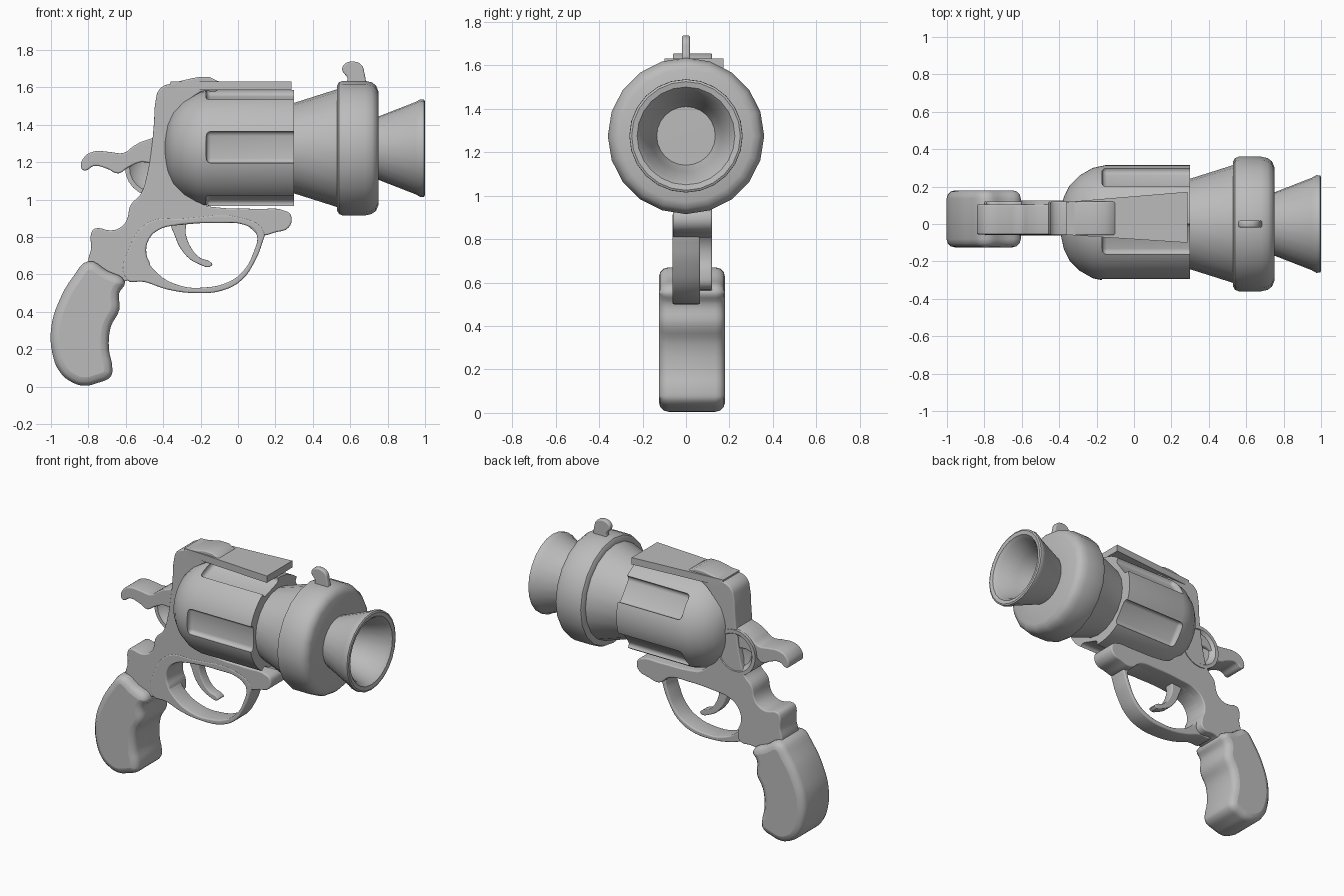
import bpy, bmesh, math
from mathutils import Matrix, Vector

if "Cube" in bpy.data.objects:
    bpy.data.objects.remove(bpy.data.objects["Cube"])

grey = bpy.data.materials.new("plain grey")
grey.use_nodes = True
tone = (0.5, 0.5, 0.5, 1)
grey.diffuse_color = tone
grey.node_tree.nodes["Principled BSDF"].inputs["Base Color"].default_value = tone

AXIS_Z = 1.275


def add(name, mesh, angle=35):
    obj = bpy.data.objects.new(name, mesh)
    bpy.context.scene.collection.objects.link(obj)
    mesh.materials.clear()
    mesh.materials.append(grey)
    bpy.ops.object.select_all(action="DESELECT")
    obj.select_set(True)
    bpy.context.view_layer.objects.active = obj
    bpy.ops.object.shade_smooth_by_angle(angle=math.radians(angle))
    return obj


def evaluated(obj):
    bpy.context.view_layer.update()
    deps = bpy.context.evaluated_depsgraph_get()
    return bpy.data.meshes.new_from_object(obj.evaluated_get(deps))


def plate(name, outlines, y0, y1, bevel):
    """Smooth side profile in x and z, filled between y0 and y1 with round edges."""
    curve = bpy.data.curves.new(name, "CURVE")
    curve.dimensions, curve.fill_mode = "2D", "BOTH"
    curve.extrude = (y1 - y0) / 2 - bevel
    curve.bevel_depth, curve.bevel_resolution, curve.offset = bevel, 2, -bevel
    for points in outlines:
        spline = curve.splines.new("BEZIER")
        spline.bezier_points.add(len(points) - 1)
        spline.use_cyclic_u, spline.resolution_u = True, 4
        for knot, (x, z) in zip(spline.bezier_points, points):
            knot.co = (x, z, 0)
            knot.handle_left_type = knot.handle_right_type = "AUTO"
    temp = bpy.data.objects.new("temp", curve)
    bpy.context.scene.collection.objects.link(temp)
    mesh = evaluated(temp)
    bpy.data.objects.remove(temp)
    mesh.transform(Matrix.Translation((0, (y0 + y1) / 2, 0)) @ Matrix.Rotation(math.pi / 2, 4, "X"))
    return add(name, mesh)


def lathe(name, profile, sides, centre, along_y=False):
    """Spin a profile of (distance, radius) pairs around the x or y axis."""
    bm = bmesh.new()
    rings = []
    for d, r in profile:
        ring = []
        for i in range(sides):
            a = math.tau * i / sides
            ring.append(bm.verts.new((d, r * math.cos(a), r * math.sin(a))))
        rings.append(ring)
    for a, b in zip(rings, rings[1:]):
        for i in range(sides):
            j = (i + 1) % sides
            bm.faces.new((a[i], a[j], b[j], b[i]))
    bm.faces.new(rings[0])
    bm.faces.new(rings[-1])
    bmesh.ops.recalc_face_normals(bm, faces=bm.faces)
    if along_y:
        bm.transform(Matrix.Rotation(math.pi / 2, 4, "Z"))
    bm.transform(Matrix.Translation(centre))
    mesh = bpy.data.meshes.new(name)
    bm.to_mesh(mesh)
    bm.free()
    return add(name, mesh)


# Fluted drum with a domed back
drum = lathe("drum", [(-.39, .07), (-.375, .14), (-.345, .2), (-.29, .255), (-.22, .295),
                      (-.15, .31), (.3, .31)], 60, (0, .005, AXIS_Z))
bm = bmesh.new()
for k in range(5):
    made = bmesh.ops.create_cube(bm, size=1)["verts"]
    turn = Matrix.Translation((0, .005, AXIS_Z)) @ Matrix.Rotation(math.tau * k / 5, 4, "X")
    place = turn @ Matrix.Translation((.13, -.34, .005)) @ Matrix.Diagonal((.6, .14, .17, 1))
    bmesh.ops.transform(bm, matrix=place, verts=made)
bmesh.ops.bevel(bm, geom=bm.edges[:], offset=.025, segments=3, affect="EDGES", profile=.5)
cut_mesh = bpy.data.meshes.new("flute_cutter")
bm.to_mesh(cut_mesh)
bm.free()
cutter = add("flute_cutter", cut_mesh)
cutter.hide_render = True
cut = drum.modifiers.new("flutes", "BOOLEAN")
cut.operation, cut.object, cut.solver = "DIFFERENCE", cutter, "EXACT"
mesh = evaluated(drum)
bpy.data.objects.remove(drum)
bpy.data.objects.remove(cutter)
add("drum", mesh)

# Barrel, collar and flared muzzle
axis = (0, 0, AXIS_Z)
lathe("barrel_cone", [(.27, .235), (.3, .242), (.54, .318)], 20, axis)
lathe("collar", [(.53, .29), (.53, .335), (.54, .352), (.56, .36), (.68, .36), (.715, .352),
                 (.738, .335), (.75, .305), (.752, .16)], 20, axis)
lathe("muzzle", [(.74, .165), (.95, .247), (.975, .261), (.995, .26), (1, .25), (.995, .225),
                 (.97, .205), (.85, .165), (.72, .125), (.62, .07)], 24, axis)
plate("front_sight", [[(.58, 1.6), (.585, 1.65), (.558, 1.69), (.565, 1.72), (.61, 1.738),
                       (.66, 1.72), (.675, 1.68), (.672, 1.6)]], -.018, .018, .008)

# Frame side plate wrapped behind and below the drum
plate("frame", [[(-.1, 1.63), (-.36, 1.62), (-.42, 1.59), (-.44, 1.53), (-.45, 1.4), (-.462, 1.28),
                 (-.485, 1.14), (-.52, 1.03), (-.575, .97), (-.595, .89), (-.63, .85), (-.68, .835),
                 (-.765, .845), (-.785, .82), (-.785, .74), (-.8, .66), (-.76, .58), (-.66, .55),
                 (-.58, .57), (-.48, .58), (-.47, .65), (-.49, .71), (-.475, .79), (-.41, .845),
                 (-.3, .865), (-.1, .875), (.04, .865), (.12, .81), (.2, .825), (.27, .85),
                 (.285, .91), (.26, .937), (.1, .95), (-.1, .957), (-.2, .98), (-.3, 1.1),
                 (-.35, 1.28), (-.31, 1.45), (-.2, 1.575), (-.1, 1.59)]], -.06, .12, .008)

# Top strap that widens toward the front
bm = bmesh.new()
rim = []
for x, y0, y1 in [(-.36, -.058, .118), (.285, -.1, .172)]:
    rim.append([bm.verts.new((x, y, z)) for y, z in
                [(y0, 1.585), (y1, 1.585), (y1, 1.631), (y0, 1.631)]])
for i in range(4):
    bm.faces.new((rim[0][i - 1], rim[0][i], rim[1][i], rim[1][i - 1]))
for ring in rim:
    bm.faces.new(ring)
bmesh.ops.recalc_face_normals(bm, faces=bm.faces)
mesh = bpy.data.meshes.new("top_strap")
bm.to_mesh(mesh)
bm.free()
add("top_strap", mesh)

# Trigger guard and trigger
plate("trigger_guard", [
    [(-.3, .9), (.04, .9), (.14, .83), (.13, .77), (.09, .67), (.02, .57), (-.08, .515), (-.22, .5),
     (-.38, .52), (-.5, .56), (-.6, .575), (-.58, .75), (-.48, .88)],
    [(-.35, .86), (-.1, .875), (.04, .863), (.098, .82), (.08, .71), (.03, .62), (-.05, .56),
     (-.18, .53), (-.31, .54), (-.43, .605), (-.49, .7), (-.475, .79), (-.42, .84)]],
    -.062, .065, .008)
plate("trigger", [[(-.35, .89), (-.335, .8), (-.29, .715), (-.22, .66), (-.138, .65), (-.15, .668),
                   (-.205, .69), (-.255, .75), (-.28, .82), (-.285, .89)]], -.015, .05, .006)

# Hammer spur and its dished hub
plate("hammer", [[(-.838, 1.17), (-.82, 1.23), (-.765, 1.258), (-.69, 1.255), (-.61, 1.25),
                  (-.56, 1.285), (-.5, 1.315), (-.42, 1.32), (-.42, 1.2), (-.52, 1.2), (-.59, 1.17),
                  (-.64, 1.14), (-.7, 1.165), (-.77, 1.18), (-.82, 1.155)]], -.055, .105, .008)
lathe("hammer_hub", [(.01, .06), (.0, .1), (-.03, .128), (-.03, .152), (.125, .152), (.125, .128),
                     (.09, .1), (.08, .06)], 24, (-.452, 0, 1.17), along_y=True)

# Grip
plate("grip", [[(-.8, .67), (-.88, .59), (-.96, .45), (-.998, .32), (-.993, .18), (-.95, .075),
                (-.88, .02), (-.82, .005), (-.75, .02), (-.68, .055), (-.672, .1), (-.69, .2),
                (-.68, .32), (-.635, .41), (-.635, .5), (-.605, .56), (-.7, .62)]],
      -.125, .18, .045)
